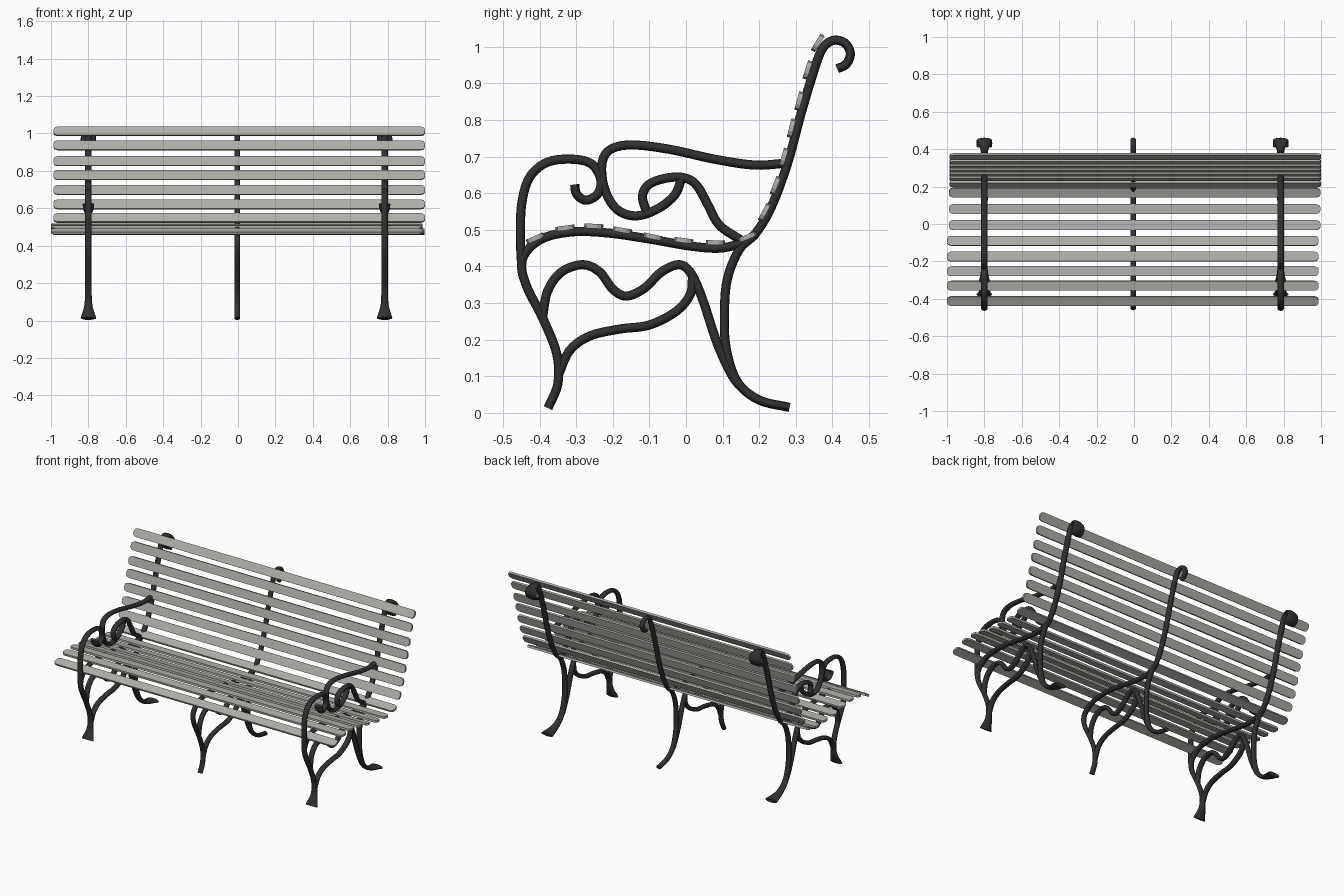
import bpy, math
from mathutils import Vector

if "Cube" in bpy.data.objects:
    bpy.data.objects.remove(bpy.data.objects["Cube"])


def material(name, rgb):
    m = bpy.data.materials.new(name)
    m.diffuse_color = (*rgb, 1)
    m.use_nodes = True
    m.node_tree.nodes["Principled BSDF"].inputs["Base Color"].default_value = m.diffuse_color
    return m


IRON = material("dark iron", (0.03, 0.03, 0.032))
WOOD = material("grey weathered wood", (0.43, 0.43, 0.40))


def make(name, verts, faces, mat):
    me = bpy.data.meshes.new(name)
    me.from_pydata(verts, [], faces)
    me.materials.append(mat)
    ob = bpy.data.objects.new(name, me)
    bpy.context.collection.objects.link(ob)
    return ob


def spline(pts, steps=5):
    # Catmull-Rom through (y, z, half width)
    p = [Vector(q) for q in pts]
    p = [2 * p[0] - p[1]] + p + [2 * p[-1] - p[-2]]
    out = []
    for i in range(1, len(p) - 2):
        a, b, c, d = p[i - 1:i + 3]
        for k in range(steps):
            t = k / steps
            out.append(0.5 * (2 * b + (c - a) * t + (2 * a - 5 * b + 4 * c - d) * t * t
                              + (3 * b - a - 3 * c + d) * t ** 3))
    return out + [p[-2]]


def bar(name, pts, x, flare, half=0.0175, thick=0.0125, sides=12):
    # oval bar swept along a path in the side plane; a third value flares the width
    path = spline([(q[0], q[1], q[2] if len(q) > 2 and flare else half) for q in pts])
    verts, faces = [], []
    n = len(path)
    for i, c in enumerate(path):
        t = path[min(i + 1, n - 1)] - path[max(i - 1, 0)]
        t = Vector((t.x, t.y)).normalized()
        for k in range(sides):
            a = 2 * math.pi * k / sides
            s = thick * math.sin(a)
            verts.append((x + c.z * math.cos(a), c.x - t.y * s, c.y + t.x * s))
    for i in range(n - 1):
        for k in range(sides):
            j = (k + 1) % sides
            faces.append((i * sides + k, i * sides + j, (i + 1) * sides + j, (i + 1) * sides + k))
    faces.append(tuple(reversed(range(sides))))
    faces.append(tuple((n - 1) * sides + k for k in range(sides)))
    ob = make(name, verts, faces, IRON)
    for f in ob.data.polygons:
        f.use_smooth = len(f.vertices) == 4


# scrolled back post running down into the rear leg
BACK = [(.413, .94, .042), (.438, .953, .042), (.449, .983, .04), (.433, 1.011, .034), (.40, 1.017, .022),
        (.37, .99), (.342, .911), (.31, .802), (.277, .68), (.233, .562), (.19, .49), (.146, .447),
        (.113, .366), (.105, .27), (.11, .175), (.14, .085, .019), (.2, .035, .024), (.283, .015, .042)]
# seat rail running down into the front leg
SEAT = [(.19, .487), (.15, .464), (.091, .45), (.01, .456), (-.1, .475), (-.209, .491), (-.304, .495),
        (-.386, .479), (-.435, .442), (-.449, .398), (-.432, .338), (-.39, .256), (-.353, .161),
        (-.35, .08, .022), (-.377, .013, .042)]
# wavy brace under the seat
WAVE = [(-.392, .26), (-.378, .333), (-.34, .385), (-.282, .405), (-.236, .385), (-.2, .338), (-.162, .319),
        (-.113, .341), (-.067, .385), (-.018, .405), (.015, .379), (.045, .311), (.086, .188), (.127, .1),
        (.16, .062)]
# brace between the legs
BRACE = [(-.35, .1), (-.318, .17), (-.263, .21), (-.181, .229), (-.1, .24), (-.026, .278), (.012, .325),
         (.018, .375)]
# arm rest pieces
ARM_FRONT = [(-.449, .398), (-.452, .475), (-.449, .57), (-.427, .644), (-.378, .685), (-.31, .693),
             (-.258, .68), (-.233, .638), (-.241, .598), (-.274, .581, .022), (-.299, .598, .028),
             (-.304, .624, .031)]
ARM_TOP = [(.272, .682), (.187, .677), (.078, .693), (-.045, .72), (-.149, .732), (-.209, .718), (-.23, .677),
           (-.222, .611), (-.19, .557), (-.138, .538), (-.078, .557), (-.031, .595), (-.012, .64)]
ARM_CURL = [(-.108, .55), (-.119, .592), (-.1, .625), (-.05, .642), (-.004, .642), (.029, .622), (.059, .57),
            (.091, .513), (.15, .472)]

for side, x in (("left", -0.80), ("middle", -0.004), ("right", 0.784)):
    end = side != "middle"
    parts = [("back_post", BACK), ("seat_rail", SEAT), ("wave_brace", WAVE), ("leg_brace", BRACE)]
    if end:
        parts += [("arm_front", ARM_FRONT), ("arm_top", ARM_TOP), ("arm_curl", ARM_CURL)]
    for part, pts in parts:
        bar(f"{side}_{part}", pts, x, end, 0.0175 if end else 0.016)


def slat(name, x0, x1, y, z, angle, width=0.052, thick=0.013):
    # plank with rounded corners, tilted about x
    h, rx, rw = width / 2, 0.022, 0.017
    outline = []
    for cx, sx, sw in ((x1, 1, -1), (x1, 1, 1), (x0, -1, 1), (x0, -1, -1)):
        arc = [(cx - sx * rx * (1 - math.cos(a)), sw * (h - rw * (1 - math.sin(a))))
               for a in (0, math.pi / 4, math.pi / 2)]
        outline += arc if sx == sw else arc[::-1]
    c, s = math.cos(math.radians(angle)), math.sin(math.radians(angle))
    n = len(outline)
    verts = [(px, y + w * c - t * s, z + w * s + t * c)
             for t in (-thick / 2, thick / 2) for px, w in outline]
    faces = [tuple(reversed(range(n))), tuple(range(n, 2 * n))]
    faces += [(k, (k + 1) % n, n + (k + 1) % n, n + k) for k in range(n)]
    make(name, verts, faces, WOOD)


# seat slats
for i, (y, z, a) in enumerate([(-.412, .477, 24), (-.33, .505, 8), (-.252, .51, -3), (-.174, .499, -10),
                               (-.09, .481, -12), (-.006, .471, -8), (.08, .465, -1), (.168, .481, 22)]):
    x0 = -1.0 if i < 5 else -0.99
    slat(f"seat_slat_{i + 1}", x0, x0 + 1.987, y, z, a)

# back slats
for i, (y, z, a) in enumerate([(.36, 1.011, 59), (.332, .937, 72), (.309, .852, 75), (.288, .778, 76),
                               (.267, .698, 74), (.244, .621, 69), (.214, .548, 62)]):
    slat(f"back_slat_{i + 1}", -0.987, 1.0, y, z, a)
